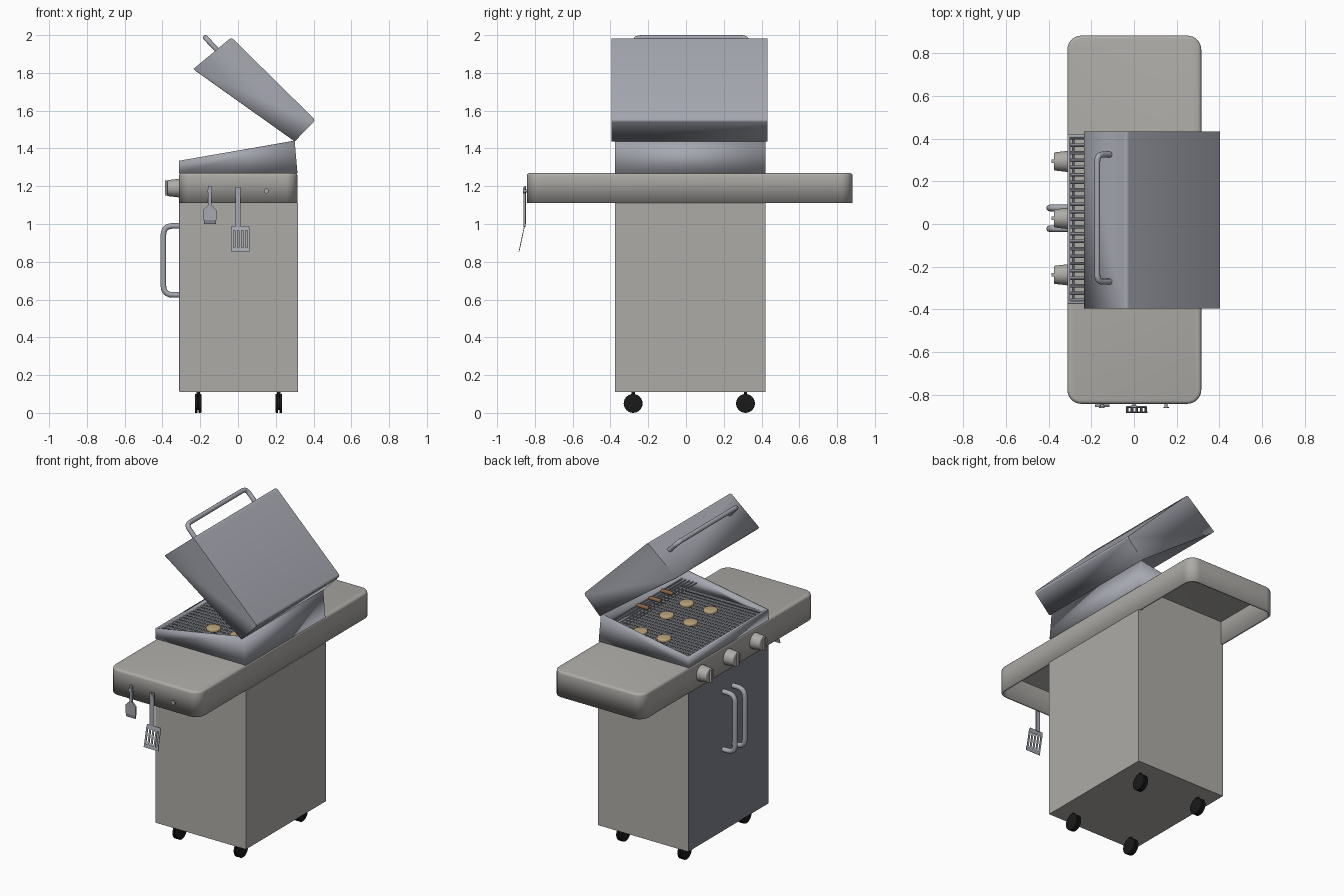
import bpy, bmesh, math
from mathutils import Vector, Matrix

if "Cube" in bpy.data.objects:
    bpy.data.objects.remove(bpy.data.objects["Cube"])


def material(name, rgb):
    m = bpy.data.materials.new(name)
    m.diffuse_color = (*rgb, 1)
    m.use_nodes = True
    m.node_tree.nodes["Principled BSDF"].inputs["Base Color"].default_value = m.diffuse_color
    return m


BODY = material("warm_grey", (0.42, 0.41, 0.39))
STEEL = material("blue_steel", (0.38, 0.39, 0.44))
DOOR = material("door_steel", (0.22, 0.23, 0.27))
BLACK = material("rubber", (0.01, 0.01, 0.01))
TAN = material("patty_tan", (0.50, 0.38, 0.20))
BROWN = material("sausage_brown", (0.25, 0.13, 0.06))


def finish(name, bm, mat):
    me = bpy.data.meshes.new(name)
    bm.to_mesh(me)
    bm.free()
    ob = bpy.data.objects.new(name, me)
    bpy.context.collection.objects.link(ob)
    me.materials.append(mat)
    bpy.ops.object.select_all(action='DESELECT')
    ob.select_set(True)
    bpy.context.view_layer.objects.active = ob
    bpy.ops.object.shade_smooth_by_angle(angle=math.radians(35))
    return ob


def solidify(ob, t):
    s = ob.modifiers.new("thickness", 'SOLIDIFY')
    s.thickness, s.offset, s.use_even_offset = t, -1, True


def box_bm(lo, hi):
    bm = bmesh.new()
    lo, hi = Vector(lo), Vector(hi)
    bmesh.ops.create_cube(bm, size=1, matrix=Matrix.Translation((lo + hi) / 2)
                          @ Matrix.Diagonal((*(hi - lo), 1)))
    return bm


def box(name, lo, hi, mat):
    return finish(name, box_bm(lo, hi), mat)


def cyl(name, a, b, r1, r2=None, mat=STEEL, seg=24, bev=0):
    bm = bmesh.new()
    a, b = Vector(a), Vector(b)
    rot = (b - a).to_track_quat('Z', 'Y').to_matrix().to_4x4()
    bmesh.ops.create_cone(bm, cap_ends=True, segments=seg, radius1=r1,
                          radius2=r1 if r2 is None else r2, depth=(b - a).length,
                          matrix=Matrix.Translation((a + b) / 2) @ rot)
    if bev:
        caps = [e for e in bm.edges if any(len(f.verts) > 4 for f in e.link_faces)]
        bmesh.ops.bevel(bm, geom=caps, offset=bev, segments=3, profile=0.5, affect='EDGES')
    return finish(name, bm, mat)


def tube(name, pts, r, fillet, mat):
    pts = [Vector(p) for p in pts]
    path = [pts[0]]
    for p, q, s in zip(pts, pts[1:], pts[2:]):
        a = q + (p - q).normalized() * fillet
        c = q + (s - q).normalized() * fillet
        for i in range(7):
            t = i / 6
            path.append(a * (1 - t) ** 2 + q * 2 * t * (1 - t) + c * t * t)
    path.append(pts[-1])
    cu = bpy.data.curves.new(name, 'CURVE')
    cu.dimensions, cu.bevel_depth, cu.bevel_resolution, cu.use_fill_caps = '3D', r, 3, True
    sp = cu.splines.new('POLY')
    sp.points.add(len(path) - 1)
    for pt, co in zip(sp.points, path):
        pt.co = (*co, 1)
    cu.materials.append(mat)
    ob = bpy.data.objects.new(name, cu)
    bpy.context.collection.objects.link(ob)
    bpy.ops.object.select_all(action='DESELECT')
    ob.select_set(True)
    bpy.context.view_layer.objects.active = ob
    bpy.ops.object.convert(target='MESH')


def shell(name, profile, y0, y1, open_sides, round_corners, t, mat):
    """Extrude an x-z profile along y, leave some sides open, give it thickness."""
    bm = bmesh.new()
    a = [bm.verts.new((x, y0, z)) for x, z in profile]
    b = [bm.verts.new((x, y1, z)) for x, z in profile]
    n = len(profile)
    bm.faces.new(a)
    bm.faces.new(b)
    sides = [bm.faces.new((a[i], a[(i + 1) % n], b[(i + 1) % n], b[i])) for i in range(n)]
    bmesh.ops.recalc_face_normals(bm, faces=bm.faces[:])
    bmesh.ops.delete(bm, geom=[sides[i] for i in open_sides], context='FACES_ONLY')
    edges = [bm.edges.get((a[i], b[i])) for i in round_corners]
    if edges:
        bmesh.ops.bevel(bm, geom=edges, offset=0.015, segments=4, profile=0.5, affect='EDGES')
    ob = finish(name, bm, mat)
    solidify(ob, t)


# cabinet, door and the hidden box that closes the shelf recesses
box("cabinet", (-0.308, -0.375, 0.11), (0.318, 0.42, 1.11), BODY)
box("cabinet_door", (-0.312, -0.374, 0.112), (-0.305, 0.419, 1.11), DOOR)
box("burner_box", (-0.295, -0.375, 1.10), (0.298, 0.42, 1.255), BODY)

# table top with rounded corners, open below
bm = box_bm((-0.312, -0.842, 1.11), (0.315, 0.882, 1.27))
up = [e for e in bm.edges if abs(e.verts[0].co.z - e.verts[1].co.z) > 0.1]
bmesh.ops.bevel(bm, geom=up, offset=0.065, segments=8, profile=0.5, affect='EDGES')
rim = [e for e in bm.edges if all(v.co.z > 1.269 for v in e.verts)]
bmesh.ops.bevel(bm, geom=rim, offset=0.015, segments=3, profile=0.5, affect='EDGES')
bm.normal_update()
bmesh.ops.delete(bm, geom=[f for f in bm.faces if f.normal.z < -0.9], context='FACES_ONLY')
solidify(finish("side_shelves", bm, BODY), 0.014)

# firebox and raised lid
shell("firebox", [(-0.312, 1.268), (-0.312, 1.335), (0.30, 1.44), (0.315, 1.268)],
      -0.375, 0.42, (1, 3), (), 0.014, STEEL)
shell("lid", [(0.30, 1.437), (0.41, 1.55), (-0.035, 1.988), (-0.235, 1.822)],
      -0.395, 0.432, (3,), (1, 2), 0.012, STEEL)
tube("lid_handle", [(-0.11, -0.27, 1.92), (-0.172, -0.27, 1.986),
                    (-0.172, 0.325, 1.986), (-0.11, 0.325, 1.92)], 0.014, 0.035, STEEL)

# cooking grate and warming rack
for i in range(23):
    y = -0.358 + i * 0.0346
    cyl("grate_bar", (-0.30, y, 1.315), (0.298, y, 1.315), 0.008, seg=8, mat=STEEL)
for x in (-0.285, 0, 0.285):
    cyl("grate_cross_bar", (x, -0.365, 1.303), (x, 0.41, 1.303), 0.006, seg=8, mat=STEEL)
for i in range(5):
    x = 0.18 + i * 0.025
    cyl("warming_rack_bar", (x, -0.365, 1.375), (x, 0.41, 1.375), 0.004, seg=8, mat=STEEL)

# food
for x in (-0.045, 0.12):
    for y in (-0.18, 0.02, 0.283):
        cyl("patty", (x, y, 1.322), (x, y, 1.342), 0.042, mat=TAN, bev=0.006)
for y in (-0.14, -0.02, 0.10):
    cyl("sausage", (0.19, y, 1.389), (0.27, y, 1.389), 0.012, mat=BROWN, seg=12, bev=0.006)

# knobs and door handles
for y in (0.293, 0.026, -0.238):
    cyl("knob", (-0.305, y, 1.19), (-0.375, y, 1.19), 0.05, 0.042, BODY, 32, 0.006)
    box("knob_grip", (-0.387, y - 0.008, 1.15), (-0.37, y + 0.008, 1.23), BODY)
for y in (-0.022, 0.075):
    tube("door_handle", [(-0.305, y, 0.625), (-0.395, y, 0.625),
                         (-0.395, y, 0.99), (-0.305, y, 0.99)], 0.0155, 0.05, STEEL)

# casters
for x in (-0.211, 0.216):
    for y in (-0.28, 0.315):
        for s in (-1, 1):
            cyl("caster_wheel", (x + s * 0.003, y, 0.05), (x + s * 0.017, y, 0.05),
                0.05, mat=BLACK, bev=0.003)
        cyl("caster_axle", (x - 0.012, y, 0.05), (x + 0.012, y, 0.05), 0.035, mat=BLACK)
        cyl("caster_stem", (x, y, 0.05), (x, y, 0.115), 0.009, mat=BLACK, seg=12)

# utensil hooks
for x in (-0.15, 0.0, 0.15):
    cyl("hook_peg", (x, -0.838, 1.175), (x, -0.858, 1.175), 0.007, mat=STEEL, seg=16)
    cyl("hook_cap", (x, -0.856, 1.175), (x, -0.862, 1.175), 0.013, mat=STEEL, seg=16)

# basting brush
box("brush_handle", (-0.158, -0.856, 1.09), (-0.140, -0.846, 1.20), STEEL)
shell("brush_head", [(-0.160, 1.098), (-0.138, 1.098), (-0.115, 1.075), (-0.115, 1.02),
                     (-0.183, 1.02), (-0.183, 1.075)], -0.857, -0.846, (), (), 0.002, STEEL)
box("brush_bristles", (-0.181, -0.856, 1.0), (-0.117, -0.847, 1.02), DOOR)

# slotted spatula, blade tilted outwards at the bottom
pivot = Vector((0.012, -0.855, 0.99))
tilt = (Matrix.Translation(pivot) @ Matrix.Rotation(math.radians(-12), 4, 'X')
        @ Matrix.Translation(-pivot))
h = box("spatula_handle", (-0.014, -0.859, 0.985), (0.014, -0.851, 1.195), STEEL)
h.rotation_euler.y = 0
blade = [((-0.034, 0.965), (0.058, 0.99)), ((-0.038, 0.852), (0.064, 0.872))]
blade += [((-0.037 + i * 0.0217, 0.86), (-0.025 + i * 0.0217, 0.98)) for i in range(5)]
for (x0, z0), (x1, z1) in blade:
    box("spatula_blade", (x0, -0.857, z0), (x1, -0.853, z1), STEEL).matrix_world = tilt
